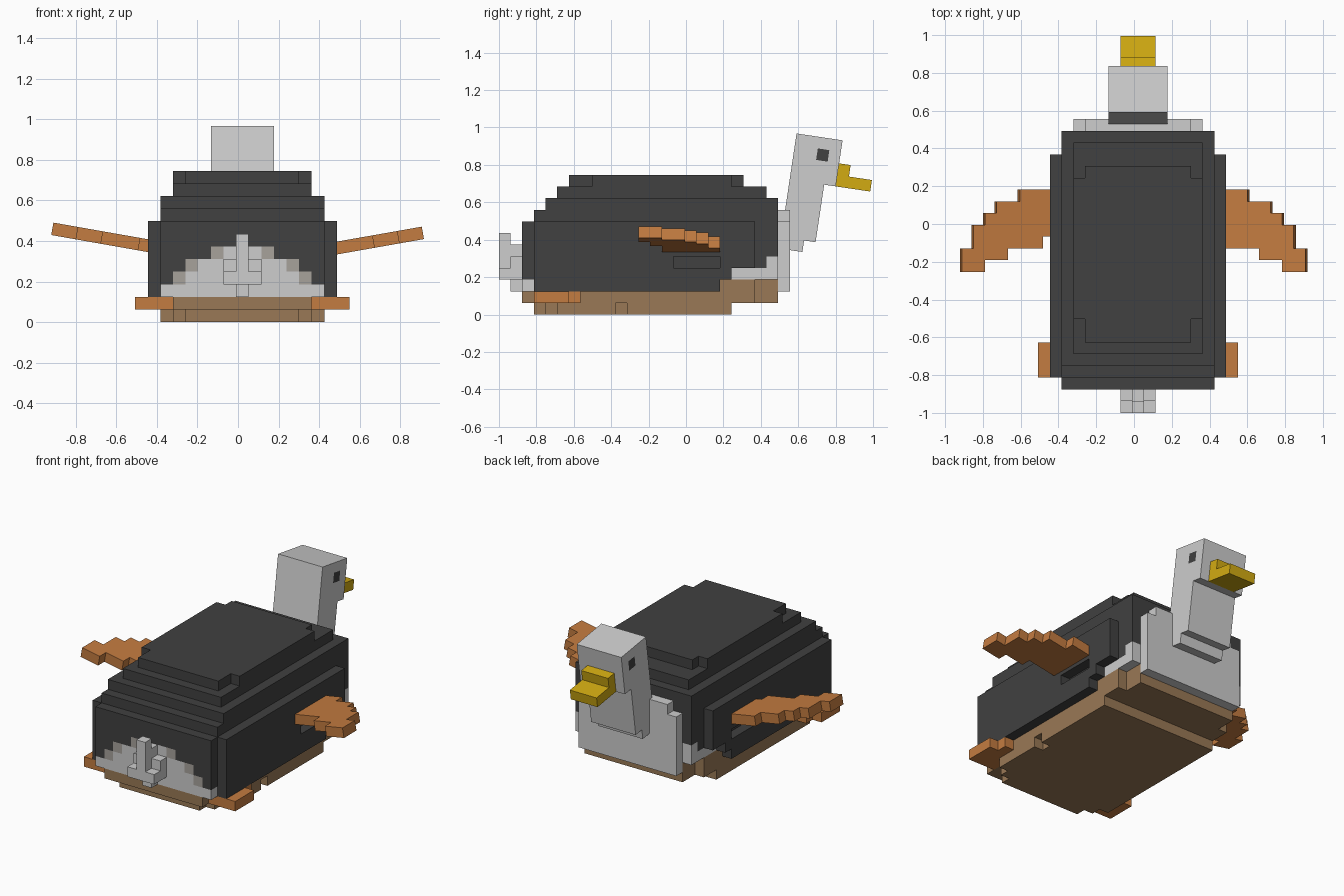
import bpy, bmesh, math
from mathutils import Matrix, Vector

if "Cube" in bpy.data.objects:
    bpy.data.objects.remove(bpy.data.objects["Cube"])

U = 0.0622                       # size of one block
ORIGIN = (-0.445, -1.0, 0.0)     # corner of the block grid


def material(name, r, g, b):
    m = bpy.data.materials.new(name)
    m.diffuse_color = (r, g, b, 1)
    m.use_nodes = True
    m.node_tree.nodes["Principled BSDF"].inputs["Base Color"].default_value = m.diffuse_color
    return m


CHARCOAL = material("charcoal", 0.052, 0.052, 0.052)
WHITE = material("pale_grey", 0.61, 0.61, 0.61)
TAN = material("tan_grey", 0.39, 0.36, 0.33)
BROWN = material("belly_brown", 0.32, 0.19, 0.092)
ORANGE = material("flipper_orange", 0.55, 0.20, 0.052)
YELLOW = material("beak_yellow", 0.65, 0.41, 0.006)


def grid(x=ORIGIN[0], y=ORIGIN[1], z=ORIGIN[2], turn=Matrix(), mirror=1):
    flip = Matrix.Diagonal((mirror, 1, 1, 1))
    return Matrix.Translation((x, y, z)) @ flip @ turn @ Matrix.Scale(U, 4)


def blocks(name, layers, place):
    """Fill boxes (x0,x1,y0,y1,z0,z1) with blocks; later layers repaint, None removes.
    Only the outer faces are made."""
    cells = {}
    for mat, boxes in layers:
        for x0, x1, y0, y1, z0, z1 in boxes:
            for i in range(x0, x1):
                for j in range(y0, y1):
                    for k in range(z0, z1):
                        if mat:
                            cells[i, j, k] = mat
                        else:
                            cells.pop((i, j, k), None)
    mats = [m for n, m in enumerate(l[0] for l in layers)
            if m and m not in [l[0] for l in layers[:n]]]
    bm = bmesh.new()
    verts = {}
    for c, mat in cells.items():
        for axis in range(3):
            for side in (0, 1):
                near = list(c)
                near[axis] += 2 * side - 1
                if tuple(near) in cells:
                    continue
                ring = [(0, 0), (1, 0), (1, 1), (0, 1)]
                if not side:
                    ring.reverse()
                if place.determinant() < 0:
                    ring.reverse()
                loop = []
                for a, b in ring:
                    p = list(c)
                    p[axis] += side
                    p[(axis + 1) % 3] += a
                    p[(axis + 2) % 3] += b
                    p = tuple(p)
                    if p not in verts:
                        verts[p] = bm.verts.new(place @ Vector(p))
                    loop.append(verts[p])
                bm.faces.new(loop).material_index = mats.index(mat)
    mesh = bpy.data.meshes.new(name)
    bm.to_mesh(mesh)
    bm.free()
    for m in mats:
        mesh.materials.append(m)
    ob = bpy.data.objects.new(name, mesh)
    bpy.context.collection.objects.link(ob)
    return ob


MAIN = grid()

# pale patch at the tail end, set flush into the shell
arch = [(1, 14, 2, 3, 2, 3), (2, 13, 2, 3, 3, 4), (3, 12, 2, 3, 4, 5), (5, 10, 2, 3, 5, 6)]
arch_border = [(2, 3, 2, 3, 3, 4), (12, 13, 2, 3, 3, 4), (3, 4, 2, 3, 4, 5),
               (11, 12, 2, 3, 4, 5), (5, 6, 2, 3, 5, 6), (9, 10, 2, 3, 5, 6)]

# domed shell, with openings for the patch, the chest and the flippers
blocks("shell", [
    (CHARCOAL, [(0, 15, 3, 22, 2, 8), (1, 14, 2, 24, 2, 8), (1, 14, 3, 24, 8, 9),
                (1, 14, 4, 24, 9, 10), (2, 13, 5, 23, 10, 11),
                (2, 13, 8, 20, 11, 12), (3, 12, 6, 21, 11, 12)]),
    (None, arch + [(0, 15, 19, 20, 2, 3), (0, 15, 20, 23, 2, 4), (0, 15, 23, 24, 2, 5),
                   (0, 1, 15, 19, 4, 5), (14, 15, 15, 19, 4, 5)]),
], MAIN)

# pale body: rear patch, shoulders and chest
blocks("rear_patch", [(WHITE, arch), (TAN, arch_border)], MAIN)
blocks("chest", [(WHITE, [(1, 14, 20, 23, 3, 4), (1, 14, 23, 24, 3, 5),
                          (2, 13, 24, 25, 2, 8), (3, 12, 24, 25, 8, 9)])], MAIN)

# stepped belly
blocks("belly", [
    (BROWN, [(3, 12, 3, 20, 0, 1), (2, 13, 4, 20, 0, 1), (1, 14, 5, 20, 0, 1),
             (1, 14, 3, 22, 1, 2), (2, 13, 2, 24, 1, 2),
             (1, 14, 19, 22, 2, 3), (2, 13, 22, 24, 2, 3)]),
    (None, [(1, 2, 3, 7, 1, 2), (13, 14, 3, 7, 1, 2), (13, 14, 10, 11, 0, 1)]),
], MAIN)

# small cross-shaped tail
blocks("tail", [(WHITE, [(7, 8, 0, 1, 3, 7), (7, 8, 1, 2, 2, 6),
                         (6, 9, 0, 1, 3, 4), (6, 9, 1, 2, 3, 5)])], MAIN)

# hind feet
blocks("right_foot", [(ORANGE, [(13, 16, 3, 6, 1, 2), (13, 15, 6, 7, 1, 2)])], MAIN)
blocks("left_foot", [(ORANGE, [(-1, 2, 3, 6, 1, 2), (0, 2, 6, 7, 1, 2)])], MAIN)

# swept flippers, raised 10 degrees towards the tips
flipper = [(-1, 0, 15, 19, 0, 1), (0, 2, 14, 19, 0, 1), (2, 3, 14, 18, 0, 1),
           (3, 4, 13, 18, 0, 1), (4, 5, 13, 17, 0, 1), (5, 6, 12, 16, 0, 1),
           (6, 7, 12, 14, 0, 1)]
lift = Matrix.Rotation(math.radians(-10), 4, 'Y')
blocks("right_flipper", [(ORANGE, flipper)], grid(x=0.489, z=0.334, turn=lift))
blocks("left_flipper", [(ORANGE, flipper)], grid(x=-0.493, z=0.354, turn=lift, mirror=-1))

# head, neck and beak lean forward; measured from the top back edge of the head
HEAD = grid(y=0.591, z=0.968, turn=Matrix.Rotation(math.radians(-8.5), 4, 'X'))
blocks("head_and_neck", [
    (WHITE, [(5, 10, 0, 4, -4, 0), (5, 10, 0, 3, -9, -4), (5, 10, 0, 2, -10, -9)]),
    (CHARCOAL, [(5, 6, 2, 3, -2, -1), (9, 10, 2, 3, -2, -1)]),
], HEAD)
blocks("beak", [(YELLOW, [(6, 9, 4, 5, -4, -2), (6, 9, 5, 7, -4, -3)])], HEAD)
